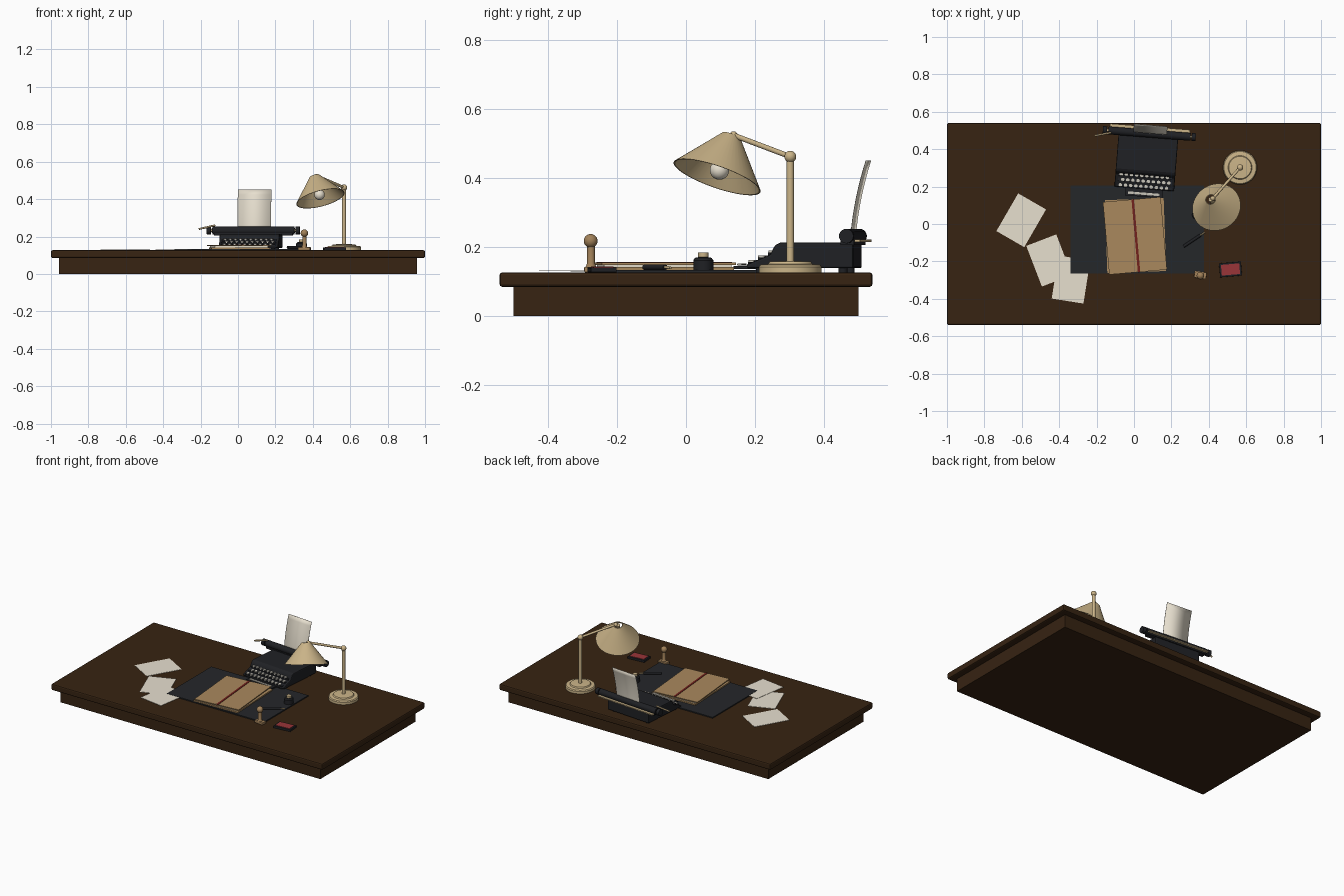
import bpy, bmesh, math
from mathutils import Vector, Matrix, Euler

if "Cube" in bpy.data.objects:
    bpy.data.objects.remove(bpy.data.objects["Cube"])


def mat(name, r, g, b):
    m = bpy.data.materials.new(name)
    m.diffuse_color = (r, g, b, 1)
    m.use_nodes = True
    m.node_tree.nodes["Principled BSDF"].inputs["Base Color"].default_value = m.diffuse_color
    return m


WOOD = mat("dark wood", 0.038, 0.017, 0.006)
BLACK = mat("black enamel", 0.014, 0.015, 0.018)
LEATHER = mat("blotter leather", 0.018, 0.02, 0.023)
BRASS = mat("brass", 0.6, 0.46, 0.25)
PAPER = mat("paper", 0.82, 0.76, 0.64)
MANILA = mat("manila card", 0.4, 0.25, 0.11)
RIBBON = mat("red ribbon", 0.17, 0.015, 0.012)
RED = mat("red ink pad", 0.32, 0.035, 0.04)
KEY = mat("ivory keys", 0.6, 0.57, 0.5)
STAMPWOOD = mat("stamp wood", 0.36, 0.22, 0.1)


def finish(name, bm, material, matrix=None, smooth=True, bevel=0):
    """Turn a bmesh into an object with one colour."""
    me = bpy.data.meshes.new(name)
    bmesh.ops.recalc_face_normals(bm, faces=bm.faces)
    bm.to_mesh(me)
    bm.free()
    ob = bpy.data.objects.new(name, me)
    bpy.context.collection.objects.link(ob)
    me.materials.append(material)
    if matrix is not None:
        ob.matrix_world = matrix
    if bevel:
        b = ob.modifiers.new("bevel", "BEVEL")
        b.width, b.segments = bevel, 2
    if smooth:
        bpy.ops.object.select_all(action="DESELECT")
        ob.select_set(True)
        bpy.context.view_layer.objects.active = ob
        bpy.ops.object.shade_smooth_by_angle(angle=math.radians(35))
    return ob


def place(x, y, z=0, deg=0):
    return Matrix.Translation((x, y, z)) @ Matrix.Rotation(math.radians(deg), 4, "Z")


def box(name, material, size, loc, deg=0, bevel=0, parent=None):
    """Box whose loc is the centre of its bottom face."""
    bm = bmesh.new()
    bmesh.ops.create_cube(bm, size=1)
    bmesh.ops.scale(bm, vec=size, verts=bm.verts)
    bmesh.ops.translate(bm, vec=(0, 0, size[2] / 2), verts=bm.verts)
    m = place(*loc, deg)
    return finish(name, bm, material, parent @ m if parent else m, False, bevel)


def lathe(name, material, profile, matrix, n=32):
    """Spin an (r, z) profile about local z."""
    bm = bmesh.new()
    vs = [bm.verts.new((r, 0, z)) for r, z in profile]
    es = [bm.edges.new(p) for p in zip(vs, vs[1:])]
    bmesh.ops.spin(bm, geom=vs + es, cent=(0, 0, 0), axis=(0, 0, 1),
                   angle=math.tau, steps=n, use_duplicate=False)
    bmesh.ops.remove_doubles(bm, verts=bm.verts, dist=1e-5)
    return finish(name, bm, material, matrix)


def rod(name, material, a, b, r, parent=None, n=20):
    a, b = Vector(a), Vector(b)
    d = b - a
    m = Matrix.Translation(a) @ d.to_track_quat("Z", "Y").to_matrix().to_4x4()
    L = d.length
    return lathe(name, material, [(0, 0), (r, 0), (r, L), (0, L)], parent @ m if parent else m, n)


def ball(name, material, loc, r):
    bm = bmesh.new()
    bmesh.ops.create_uvsphere(bm, u_segments=24, v_segments=14, radius=r)
    return finish(name, bm, material, Matrix.Translation(loc))


# Desk
TOP = 0.127
box("desk_body", WOOD, (1.914, 1.0, 0.09), (0, 0, 0))
box("desk_top", WOOD, (2.0, 1.08, 0.042), (0, 0, 0.085), bevel=0.008)
box("blotter", LEATHER, (0.715, 0.47, 0.007), (0.0175, -0.03, TOP))

# Loose sheets
for i, (x, y, a) in enumerate([(-0.603, 0.02, -30), (-0.454, -0.195, 21), (-0.337, -0.297, -9)]):
    box(f"loose_sheet_{i + 1}", PAPER, (0.172, 0.233, 0.002), (x, y, TOP + 0.001 + 0.0015 * i), a)

# Manuscript folder tied with a ribbon
box("folder_bottom", MANILA, (0.315, 0.39, 0.008), (0.008, -0.062, 0.134), 2)
box("folder_pages", PAPER, (0.285, 0.37, 0.008), (0.005, -0.063, 0.142), 4)
box("folder_top", MANILA, (0.31, 0.39, 0.006), (0.005, -0.063, 0.149), 5)
box("folder_ribbon", RIBBON, (0.013, 0.392, 0.003), (0.01, -0.063, 0.1545), 5)

# Typewriter, built in its own slightly turned frame
T = place(0.067, 0.345, 0, -4.5)
W = 0.32
bm = bmesh.new()
profile = [(-0.158, 0.139), (-0.158, 0.15), (-0.09, 0.178), (-0.075, 0.206),
           (-0.06, 0.213), (0.152, 0.213), (0.152, 0.139)]
f = bm.faces.new([bm.verts.new((-W / 2, y, z)) for y, z in profile])
g = bmesh.ops.extrude_face_region(bm, geom=[f])["geom"]
bmesh.ops.translate(bm, vec=(W, 0, 0), verts=[v for v in g if isinstance(v, bmesh.types.BMVert)])
finish("typewriter_body", bm, BLACK, T, False, 0.006)
box("typewriter_front_plate", BLACK, (0.2, 0.06, 0.009), (0, -0.17, 0.136), parent=T)
box("space_bar", KEY, (0.17, 0.014, 0.006), (0, -0.184, 0.147), bevel=0.002, parent=T)
for sx in (-1, 1):
    for y in (-0.12, 0.12):
        rod("typewriter_foot", BLACK, (sx * 0.13, y, TOP), (sx * 0.13, y, 0.142), 0.013, T)
for row in range(4):
    y, z = -0.146 + row * 0.029, 0.157 + row * 0.0135
    box(f"key_step_{row + 1}", BLACK, (0.29, 0.018, 0.02), (0, y, z - 0.02), parent=T)
    for k in range(10):
        x = (k - 4.5) * 0.0275 + (0.005 if row % 2 else -0.005)
        rod("key", KEY, (x, y, z - 0.004), (x, y, z + 0.006), 0.0095, T, 12)

# Carriage
CY, CZ = 0.139, 0.232
rod("platen", BLACK, (-0.215, CY, CZ), (0.225, CY, CZ), 0.021, T, 28)
rod("platen_axle", BRASS, (-0.24, CY, CZ), (0.25, CY, CZ), 0.007, T)
for x in (-0.245, 0.231):
    rod("platen_knob", BLACK, (x, CY, CZ), (x + 0.022, CY, CZ), 0.021, T)
box("carriage_base", BLACK, (0.42, 0.04, 0.014), (0.005, CY, 0.206), parent=T)
box("carriage_rail", BRASS, (0.43, 0.016, 0.007), (0.005, 0.168, 0.215), parent=T)
rod("return_lever", BRASS, (-0.285, 0.105, 0.24), (-0.2, 0.128, 0.26), 0.005, T)

# Curved sheet in the typewriter
bm = bmesh.new()
rows = []
for i in range(9):
    t = i / 8
    y, z = 0.141 + 0.02 * t + 0.024 * t * t, 0.235 + 0.215 * t
    rows.append([bm.verts.new((s * 0.09 + 0.008, y, z)) for s in (-1, 1)])
for a, b in zip(rows, rows[1:]):
    bm.faces.new((a[0], a[1], b[1], b[0]))
sheet = finish("typed_sheet", bm, PAPER, T)
s = sheet.modifiers.new("thickness", "SOLIDIFY")
s.thickness = 0.002

# Lamp stand
LX, LY = 0.567, 0.302
lathe("lamp_base", BRASS, [(0, 0), (0.091, 0), (0.091, 0.016), (0.086, 0.022), (0.064, 0.024),
                           (0.06, 0.031), (0.012, 0.033), (0, 0.033)], place(LX, LY, TOP), 48)
rod("lamp_post", BRASS, (LX, LY, 0.15), (LX, LY, 0.462), 0.0105)
ball("lamp_elbow", BRASS, (LX, LY, 0.462), 0.017)

# Lamp shade: open cone tilted along its axis
axis = Vector((0.24, -0.32, -0.92)).normalized()
rim = Vector((0.441, 0.09, 0.403))
apex = rim - axis * 0.13
rod("lamp_arm", BRASS, (LX, LY, 0.462), apex + Vector((0.012, 0.006, 0.002)), 0.0075)
ball("shade_joint", BRASS, apex + Vector((0.012, 0.006, 0.0)), 0.013)
M = Matrix.Translation(rim) @ (-axis).to_track_quat("Z", "Y").to_matrix().to_4x4()
lathe("lamp_shade", BRASS, [(0.133, 0), (0.028, 0.13), (0.025, 0.13), (0.129, 0), (0.133, 0)], M, 48)
rod("bulb_socket", BRASS, apex, apex + axis * 0.085, 0.013)
ball("light_bulb", PAPER, rim - axis * 0.022, 0.028)

# Ink pot and pen
lathe("ink_pot", BLACK, [(0, 0), (0.029, 0), (0.029, 0.028), (0.024, 0.035), (0.014, 0.037), (0, 0.037)],
      place(0.34, 0.05, 0.134))
rod("ink_pot_cap", BRASS, (0.34, 0.05, 0.17), (0.34, 0.05, 0.184), 0.015)
rod("pen_barrel", BLACK, (0.265, -0.12, 0.142), (0.355, -0.06, 0.142), 0.008)
rod("pen_nib", BRASS, (0.355, -0.06, 0.142), (0.378, -0.045, 0.14), 0.004)

# Hand stamp
box("stamp_base", STAMPWOOD, (0.065, 0.036, 0.016), (0.355, -0.273, TOP), -8, 0.003)
lathe("stamp_handle", STAMPWOOD, [(0, 0), (0.016, 0), (0.011, 0.012), (0.011, 0.066), (0, 0.066)],
      place(0.355, -0.275, 0.142))
ball("stamp_knob", STAMPWOOD, (0.355, -0.276, 0.218), 0.02)

# Ink pad
box("ink_pad_tin", BLACK, (0.118, 0.075, 0.014), (0.516, -0.243, TOP), 5, 0.002)
box("ink_pad", RED, (0.098, 0.057, 0.004), (0.516, -0.243, 0.1395), 5)
